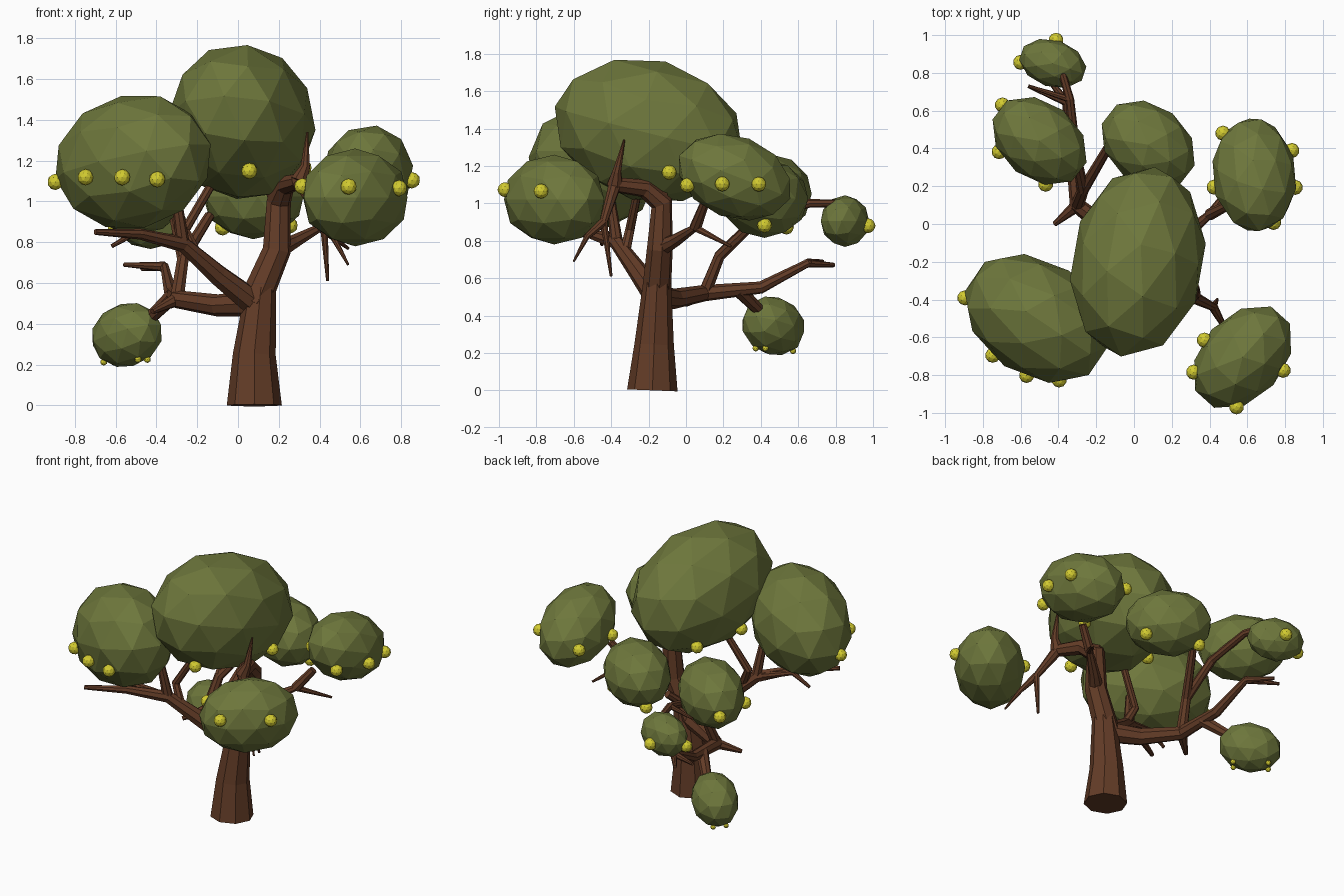
import bpy
from math import cos, radians, sin
from mathutils import Euler, Vector

default_cube = bpy.data.objects.get("Cube")
if default_cube:
    bpy.data.objects.remove(default_cube, do_unlink=True)


def make_material(name, red, green, blue):
    material = bpy.data.materials.new(name)
    material.use_nodes = True
    colour = (red, green, blue, 1)
    material.diffuse_color = colour
    shader = next(node for node in material.node_tree.nodes if node.type == "BSDF_PRINCIPLED")
    shader.inputs["Base Color"].default_value = colour
    return material


leaf_green = make_material("leaf_green", .155, .185, .045)
bark_brown = make_material("bark_brown", .125, .045, .02)
fruit_yellow = make_material("fruit_yellow", .65, .6, .03)


def make_ball(name, centre, radii, material, rotation=Euler()):
    """Faceted ellipsoid."""
    bpy.ops.mesh.primitive_ico_sphere_add(subdivisions=2, radius=1, location=centre)
    ball = bpy.context.object
    ball.name = name
    ball.scale = radii
    ball.rotation_euler = rotation
    ball.data.materials.append(material)


def make_limb(name, thick, thin, *path):
    """Eight-sided tube that tapers evenly along its path."""
    curve = bpy.data.curves.new(name, "CURVE")
    curve.dimensions = "3D"
    curve.bevel_depth = 1
    curve.bevel_resolution = 2
    curve.use_fill_caps = True
    spline = curve.splines.new("POLY")
    spline.use_smooth = False
    last = len(path) - 1
    spline.points.add(last)
    for index, (point, position) in enumerate(zip(spline.points, path)):
        point.co = (*position, 1)
        point.radius = thick + (thin - thick) * index / last
    limb = bpy.data.objects.new(name, curve)
    bpy.context.collection.objects.link(limb)
    curve.materials.append(bark_brown)
    bpy.ops.object.select_all(action="DESELECT")
    limb.select_set(True)
    bpy.context.view_layer.objects.active = limb
    bpy.ops.object.convert(target="MESH")


def make_clump(name, centre, radii, turn, drop, bearings, fruit_size=.04):
    """Leaf clump with fruit on its surface at the given compass bearings."""
    rotation = Euler([radians(angle) for angle in turn])
    make_ball(name + "_leaves", centre, radii, leaf_green, rotation)
    to_local = rotation.to_matrix().transposed()
    for number, bearing in enumerate(bearings):
        angle = radians(bearing)
        direction = Vector((cos(angle), sin(angle), -drop))
        local = to_local @ direction
        stretch = Vector([part / radius for part, radius in zip(local, radii)]).length
        position = Vector(centre) + direction / stretch
        make_ball(f"{name}_fruit_{number}", position, [fruit_size] * 3, fruit_yellow)


# Joints shared by the limbs
crotch = Vector((.08, -.16, .5))
shoulder = Vector((.19, -.14, .76))
crown_joint = Vector((.2, -.13, 1))
front_joint = Vector((.3, -.38, 1.1))
droop_joint = Vector((.42, -.44, .9))
left_joint = Vector((.4, .05, .87))
right_joint = Vector((-.27, -.37, .79))
back_joint = Vector((-.3, .1, .52))
back_bend = Vector((-.33, .4, .55))
back_fork = Vector((-.36, .65, .68))
upright_joint = Vector((-.27, .18, .72))
high_joint = Vector((-.34, .66, 1))
inner_joint = right_joint.lerp(crotch, .2)

# Trunk, main limb and spike
trunk_foot = Vector((.08, -.18, 0))
make_limb("trunk", .135, .075, trunk_foot, trunk_foot.lerp(crotch, .5), crotch.lerp(shoulder, .3))
make_limb("main_limb", .08, .04, crotch, shoulder, crown_joint, (.23, -.22, 1.08), front_joint)
make_limb("spike", .045, .005, front_joint, (.33, -.37, 1.17), (.34, -.33, 1.34))
make_limb("crown_stub", .045, .04, crown_joint, (.15, -.15, 1.1))

# Drooping front limb
make_limb("front_limb", .035, .008, front_joint, droop_joint, (.44, -.4, .61))
make_limb("front_twig", .025, .006, droop_joint, (.47, -.53, .82), (.54, -.6, .69))

# Left limb arching towards the back
make_limb("left_limb", .05, .008, shoulder, (.27, -.06, .8), left_joint, (.54, .24, .77))
make_limb("left_fork", .032, .025, left_joint, (.5, .1, 1))

# Right limb and its forks
make_limb("right_limb", .065, .014, crotch, (-.1, -.26, .64), right_joint,
          (-.48, -.52, .84), (-.7, -.66, .85))
make_limb("right_fork", .034, .025, right_joint, (-.3, -.4, 1))
make_limb("right_twig", .025, .01, right_joint, (-.5, -.44, .85), (-.62, -.45, .78))
make_limb("inner_fork", .03, .022, inner_joint, (-.26, -.3, .86), (-.12, -.25, 1.1))

# Long back limb with its nub, stub and twigs
make_limb("back_limb", .065, .012, crotch, (-.1, -.06, .49), back_joint, back_bend,
          back_fork, (-.47, .79, .67))
make_limb("back_twig", .025, .01, back_fork, (-.56, .73, .69))
make_limb("back_nub", .035, .014, back_joint, (-.42, 0, .46))
make_limb("low_stub", .04, .03, back_joint.lerp(back_bend, .6), (-.46, .42, .4))
make_limb("back_upright", .036, .025, back_joint, upright_joint, (-.14, .4, .93))
make_limb("high_twig", .03, .02, upright_joint, (-.31, .38, .92), high_joint, (-.38, .8, 1))
make_limb("high_side_twig", .018, .008, high_joint, (-.56, .73, 1))

# Leaf clumps and their fruit
make_clump("crown", (.02, -.2, 1.39), (.355, .525, .38), (-14, 0, -10),
           .7, (20, 120, 180, 276))
make_clump("front_right", (-.515, -.5, 1.195), (.425, .305, .33), (0, -12, -34),
           .25, (164, 220, 260, 290))
make_clump("front_left", (.575, -.705, 1.02), (.315, .22, .24), (0, 0, 48),
           -.2, (156, 197, 263, 342))
make_clump("back_left", (.637, .26, 1.14), (.225, .32, .22), (-21, 0, 5),
           .16, (33, 127, 197, 292, 343))
make_clump("back_centre", (.075, .42, 1.025), (.275, .21, .21), (0, 0, -38),
           .8, (0, 142))
make_clump("back_right", (-.5, .44, 1.05), (.28, .205, .215), (0, 0, -38),
           .15, (136, 195, 278))
make_clump("far_back", (-.43, .85, .905), (.183, .125, .138), (0, 0, -18),
           .2, (82, 178))
make_clump("low", (-.545, .467, .345), (.2, .148, .157), (0, -15, -42),
           1.1, (120, 160, 300, 337), fruit_size=.017)
